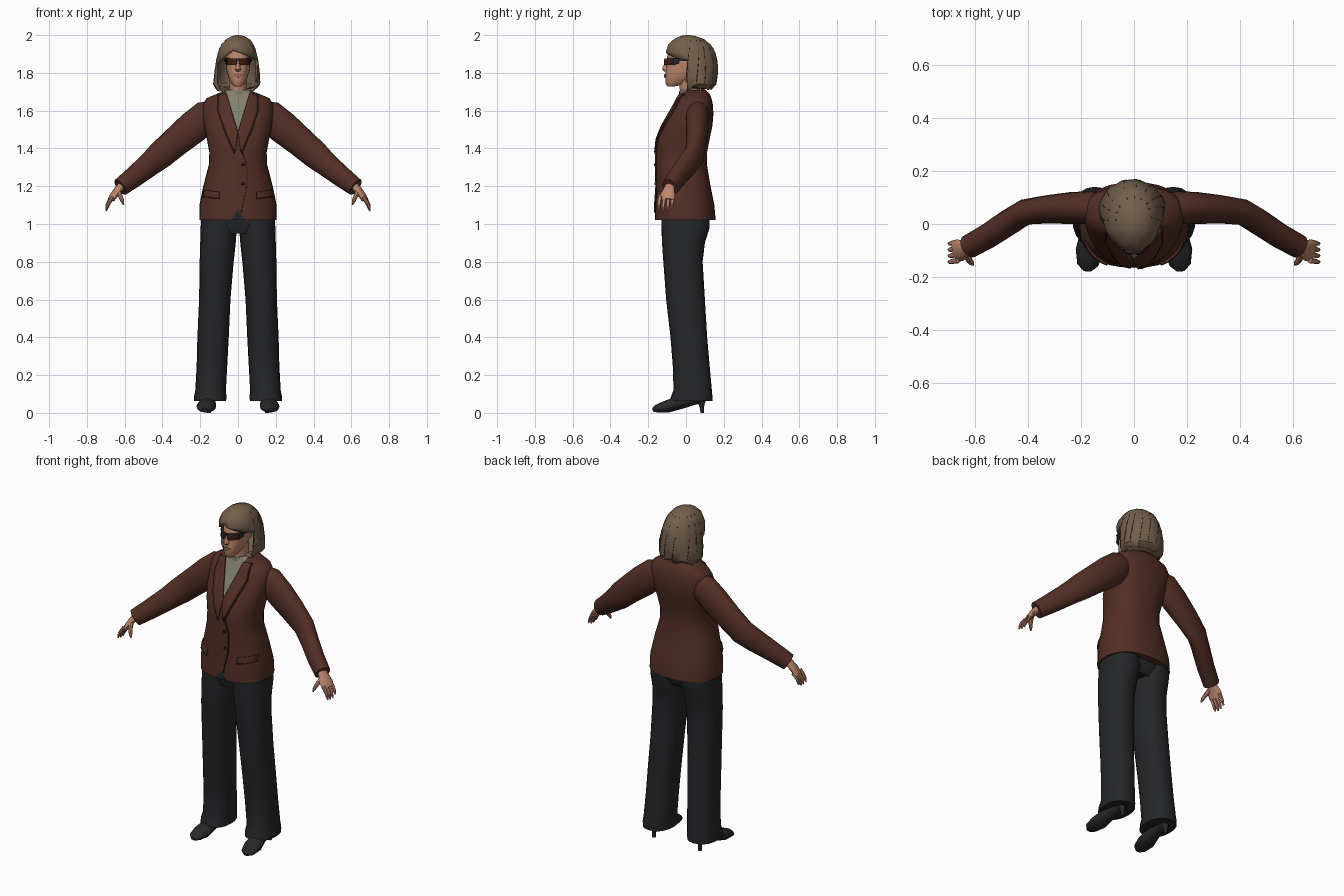
import bpy, bmesh, math, random
from mathutils import Vector
from mathutils.bvhtree import BVHTree

random.seed(4)
if "Cube" in bpy.data.objects:
    bpy.data.objects.remove(bpy.data.objects["Cube"])


def material(name, r, g, b):
    m = bpy.data.materials.new(name)
    m.use_nodes = True
    m.diffuse_color = (r, g, b, 1)
    m.node_tree.nodes["Principled BSDF"].inputs["Base Color"].default_value = (r, g, b, 1)
    return m


JACKET = material("jacket brown", .085, .028, .018)
SEAM = material("seam brown", .04, .014, .009)
TROUSERS = material("trouser charcoal", .018, .019, .021)
SHOE = material("shoe black", .02, .021, .023)
SWEATER = material("sweater sage", .22, .22, .15)
SKIN = material("skin", .50, .24, .15)
LIPS = material("lip rose", .33, .13, .09)
HAIR = material("hair ash brown", .17, .115, .07)
STRAND = material("hair strand dark", .07, .045, .028)
LENS = material("lens dark red", .05, .012, .006)


def finish(name, bm, *mats):
    mesh = bpy.data.meshes.new(name)
    bm.to_mesh(mesh)
    bm.free()
    ob = bpy.data.objects.new(name, mesh)
    bpy.context.collection.objects.link(ob)
    for m in mats:
        mesh.materials.append(m)
    bpy.ops.object.select_all(action='DESELECT')
    ob.select_set(True)
    bpy.context.view_layer.objects.active = ob
    bpy.ops.object.shade_smooth_by_angle(angle=math.radians(42))
    return ob


def skin_rings(rings):
    """Join rings of points into a closed skin."""
    bm = bmesh.new()
    rows = [[bm.verts.new(p) for p in ring] for ring in rings]
    n = len(rows[0])
    for a, b in zip(rows, rows[1:]):
        for i in range(n):
            j = (i + 1) % n
            bm.faces.new((a[i], a[j], b[j], b[i]))
    bm.faces.new(rows[0][::-1])
    bm.faces.new(rows[-1])
    bmesh.ops.recalc_face_normals(bm, faces=bm.faces[:])
    return bm


def bend(v, power):
    return math.copysign(abs(v) ** (2 / power), v)


def loft(sections, seg=24, power=2.2, wobble=0.0):
    """Upright body from (z, centre x, half width, front y, back y)."""
    noise = [1 + random.uniform(-wobble, wobble) for _ in range(seg)]
    rings = []
    for k, (z, cx, rx, yf, yb) in enumerate(sections):
        ring = []
        for i in range(seg):
            a = math.tau * i / seg
            drop = random.uniform(0, wobble) if k == 0 else 0
            ring.append((cx + rx * noise[i] * bend(math.cos(a), power),
                         (yf + yb) / 2 + (yb - yf) / 2 * noise[i] * bend(math.sin(a), power),
                         z + drop))
        rings.append(ring)
    return skin_rings(rings)


def tube(path, seg=12, side=1):
    """Limb along (x, y, z, horizontal radius, vertical radius)."""
    pts = [Vector((p[0] * side, p[1], p[2])) for p in path]
    rings = []
    for i, p in enumerate(pts):
        t = (pts[min(i + 1, len(pts) - 1)] - pts[max(i - 1, 0)]).normalized()
        u = t.cross(Vector((0, 0, 1))).normalized()
        v = u.cross(t)
        ru, rv = path[i][3:]
        rings.append([p + u * ru * math.cos(math.tau * k / seg) + v * rv * math.sin(math.tau * k / seg)
                      for k in range(seg)])
    return skin_rings(rings)


def tree_of(ob):
    return BVHTree.FromPolygons([v.co for v in ob.data.vertices],
                                [p.vertices for p in ob.data.polygons])


def plate(name, tree, edge_a, edge_b, mat, lift=.006, side=1, steps=5):
    """Thin sheet laid on the front of a body between two (x, z) edges."""
    def dense(edge):
        out = [Vector(edge[0])]
        for p, q in zip(edge, edge[1:]):
            out += [Vector(p).lerp(Vector(q), k / steps) for k in range(1, steps + 1)]
        return out
    bm = bmesh.new()
    rows = []
    for p, q in zip(dense(edge_a), dense(edge_b)):
        row = []
        for k in range(steps + 1):
            c = p.lerp(q, k / steps)
            hit = tree.ray_cast(Vector((c.x * side, -1, c.y)), Vector((0, 1, 0)))[0]
            row.append(bm.verts.new((c.x * side, (hit.y if hit else 0) - lift, c.y)))
        rows.append(row)
    for a, b in zip(rows, rows[1:]):
        for i in range(steps):
            bm.faces.new((a[i], a[i + 1], b[i + 1], b[i])[::side])
    ob = finish(name, bm, mat)
    mod = ob.modifiers.new("thickness", 'SOLIDIFY')
    mod.thickness, mod.offset = .009, 0
    return ob


def slice_mesh(bm, co, no):
    bmesh.ops.bisect_plane(bm, geom=bm.verts[:] + bm.edges[:] + bm.faces[:],
                           plane_co=co, plane_no=no)


# Jacket body, with the neck opening and hem notch cut in as colour regions
bm = loft([(1.02, 0, .205, -.165, .157), (1.10, 0, .204, -.163, .15), (1.20, 0, .184, -.157, .13),
           (1.32, 0, .153, -.16, .11), (1.38, 0, .152, -.158, .112), (1.45, 0, .165, -.15, .125),
           (1.52, 0, .18, -.122, .14), (1.58, 0, .187, -.088, .145), (1.63, 0, .187, -.06, .143),
           (1.665, 0, .168, -.043, .135), (1.69, 0, .11, -.033, .125), (1.71, 0, .06, -.028, .105)],
          seg=32, power=2.4)
for s in (1, -1):
    slice_mesh(bm, (0, 0, 1.49), (s, 0, -.3))
    slice_mesh(bm, (0, 0, 1.07), (s, 0, .8))
for f in bm.faces:
    c = f.calc_center_median()
    if c.y < .03 and abs(c.x) < .3 * (c.z - 1.49):
        f.material_index = 1
    elif c.y < 0 and abs(c.x) < .8 * (1.07 - c.z) and abs(f.normal.z) < .8:
        f.material_index = 2
jacket = finish("jacket_body", bm, JACKET, SWEATER, TROUSERS)
body = tree_of(jacket)

# Lapels, collar, closing edge, buttons and pocket flaps
for s, tag in ((1, "left"), (-1, "right")):
    plate("lapel_" + tag, body, [(.06, 1.69), (.04, 1.62), (.0, 1.49), (.012, 1.39)],
          [(.10, 1.685), (.105, 1.60), (.07, 1.50), (.018, 1.38)], JACKET, .007, s)
    plate("lapel_seam_" + tag, body, [(.10, 1.685), (.105, 1.60), (.07, 1.50), (.018, 1.38)],
          [(.105, 1.685), (.110, 1.60), (.075, 1.495), (.022, 1.37)], SEAM, .004, s)
    plate("pocket_flap_" + tag, body, [(.10, 1.17), (.10, 1.135)], [(.182, 1.18), (.184, 1.145)],
          JACKET, .006, s)
    plate("pocket_seam_" + tag, body, [(.10, 1.135), (.10, 1.131)], [(.184, 1.145), (.184, 1.141)],
          SEAM, .004, s)
plate("closing_edge", body, [(.010, 1.42), (.045, 1.31), (.045, 1.2), (.015, 1.06)],
      [(.014, 1.42), (.049, 1.31), (.049, 1.2), (.019, 1.06)], SEAM, .003)
for z in (1.32, 1.22):
    plate("button", body, [(.02, z), (.02, z - .013)], [(.033, z), (.033, z - .013)], SEAM, .006)

# Turtleneck and neck
finish("turtleneck", loft([(1.62, 0, .066, -.035, .085), (1.67, 0, .06, -.037, .085),
                           (1.705, 0, .053, -.036, .08)], seg=20, power=2), SWEATER)
finish("neck", loft([(1.68, 0, .046, -.03, .075), (1.78, 0, .046, -.04, .075)], power=2), SKIN)

# Head, nose and mouth
head = finish("head", loft([(1.728, 0, .018, -.098, -.06), (1.742, 0, .034, -.108, .0),
                            (1.775, 0, .05, -.11, .05), (1.81, 0, .06, -.107, .09),
                            (1.86, 0, .066, -.101, .11), (1.91, 0, .065, -.098, .11),
                            (1.95, 0, .05, -.07, .09), (1.975, 0, .025, -.03, .05)]), SKIN)
face = tree_of(head)
finish("nose", loft([(1.808, 0, .010, -.115, -.09), (1.818, 0, .016, -.127, -.09),
                     (1.828, 0, .012, -.125, -.09), (1.872, 0, .007, -.104, -.09)],
                    seg=10, power=2), SKIN)
plate("mouth", face, [(-.022, 1.786), (0, 1.794), (.022, 1.786)],
      [(-.022, 1.784), (0, 1.775), (.022, 1.784)], LIPS, .002)

# Sunglasses
for s, tag in ((1, "left"), (-1, "right")):
    plate("glasses_frame_" + tag, face, [(.003, 1.876), (.006, 1.848), (.015, 1.841)],
          [(.064, 1.878), (.063, 1.851), (.055, 1.841)], SHOE, .010, s)
    plate("lens_" + tag, face, [(.010, 1.870), (.011, 1.853), (.017, 1.846)],
          [(.057, 1.871), (.057, 1.853), (.052, 1.846)], LENS, .013, s)
    finish("glasses_arm_" + tag, tube([(.06, -.075, 1.87, .004, .006), (.07, -.03, 1.868, .003, .005),
                                       (.072, .03, 1.865, .003, .005)], 6, s), SHOE)

# Hair: bob shell with the face opening cut below a sloping fringe
bm = loft([(1.70, -.008, .108, -.03, .135), (1.74, -.008, .125, -.04, .16), (1.80, -.006, .12, -.06, .168),
           (1.86, -.005, .112, -.09, .166), (1.91, -.005, .102, -.106, .153), (1.95, -.003, .086, -.094, .13),
           (1.98, 0, .06, -.062, .092), (1.995, 0, .032, -.03, .05), (2.0, 0, .01, 0, .02)],
          seg=30, power=2.1, wobble=.028)
hair_tree = BVHTree.FromBMesh(bm)
fringe = [(-.4, 1.922), (.9, 1.922)]
slice_mesh(bm, (0, .005, 0), (0, 1, 0))
for slope, z in fringe:
    slice_mesh(bm, (-.03, 0, z), (-slope, 0, 1))
opening = []
for f in bm.faces:
    c = f.calc_center_median()
    if c.y < .005 and all(c.z < z + slope * (c.x + .03) for slope, z in fringe):
        opening.append(f)
bmesh.ops.delete(bm, geom=opening, context='FACES')
hair = finish("hair", bm, HAIR)
hair.modifiers.new("thickness", 'SOLIDIFY').thickness = .012

# Dark partings running down the hair
for k in range(9):
    a = math.radians(-5 + 190 * k / 8 + random.uniform(-6, 6))
    path = []
    for z in (1.975, 1.93, 1.87, 1.81, 1.75):
        out = Vector((math.cos(a + (z - 1.9)), math.sin(a + (z - 1.9)), 0))
        hit = hair_tree.ray_cast(Vector((0, .03, z)) + out, -out)[0]
        if hit:
            path.append((*hit, .0022, .0022))
    finish("hair_parting", tube(path, 5), STRAND)

# Hips
finish("hips", loft([(.95, 0, .14, -.11, .09), (1.0, 0, .192, -.127, .118),
                     (1.07, 0, .19, -.13, .118)]), TROUSERS)

for s, tag in ((1, "left"), (-1, "right")):
    # Sleeve
    finish("sleeve_" + tag, tube([(.11, .055, 1.60, .05, .06), (.165, .062, 1.572, .062, .086),
                                  (.24, .06, 1.51, .06, .088), (.33, .055, 1.435, .053, .08),
                                  (.41, .045, 1.366, .049, .075), (.47, .008, 1.315, .049, .066),
                                  (.55, -.045, 1.25, .047, .057), (.622, -.085, 1.195, .045, .049)],
                                 18, s), JACKET)
    # Hand with four fingers and a thumb
    finish("palm_" + tag, tube([(.605, -.08, 1.215, .026, .022), (.632, -.09, 1.185, .03, .02),
                                (.655, -.098, 1.155, .042, .017), (.672, -.104, 1.128, .04, .014)],
                               12, s), SKIN)
    for k in range(4):
        y = -.137 + .023 * k
        lift = (.006, 0, .002, .014)[k]
        finish(f"finger_{k + 1}_{tag}", tube([(.663, y, 1.143, .011, .010),
                                              (.684, y - .004, 1.108 + lift, .0095, .009),
                                              (.694, y - .006, 1.085 + lift, .008, .008),
                                              (.699, y - .005, 1.068 + lift, .004, .004)], 8, s), SKIN)
    finish("thumb_" + tag, tube([(.635, -.105, 1.178, .014, .014), (.622, -.135, 1.145, .012, .012),
                                 (.612, -.147, 1.122, .010, .010), (.606, -.153, 1.102, .004, .004)],
                                8, s), SKIN)
    # Trouser leg
    leg = [(.062, .148, .085, -.085, .14), (.085, .147, .086, -.08, .14), (.12, .145, .081, -.066, .137),
           (.25, .138, .081, -.07, .125), (.4, .132, .083, -.082, .112), (.6, .123, .083, -.105, .10),
           (.8, .113, .09, -.12, .088), (.9, .106, .094, -.127, .1), (.98, .102, .096, -.13, .125),
           (1.05, .1, .092, -.13, .125)]
    finish("trouser_leg_" + tag, loft([(z, cx * s, rx, f, b) for z, cx, rx, f, b in leg], 20, 2.3), TROUSERS)
    # Heeled shoe
    finish("shoe_" + tag, tube([(.175, -.176, .016, .016, .010), (.174, -.155, .023, .04, .021),
                                (.168, -.10, .034, .052, .033), (.16, -.03, .056, .042, .036),
                                (.155, .04, .082, .036, .04), (.152, .098, .09, .026, .036)], 16, s), SHOE)
    finish("heel_" + tag, loft([(0, .153 * s, .010, .076, .096), (.03, .153 * s, .011, .072, .096),
                                (.07, .153 * s, .022, .052, .105)], 10, 2), SHOE)
